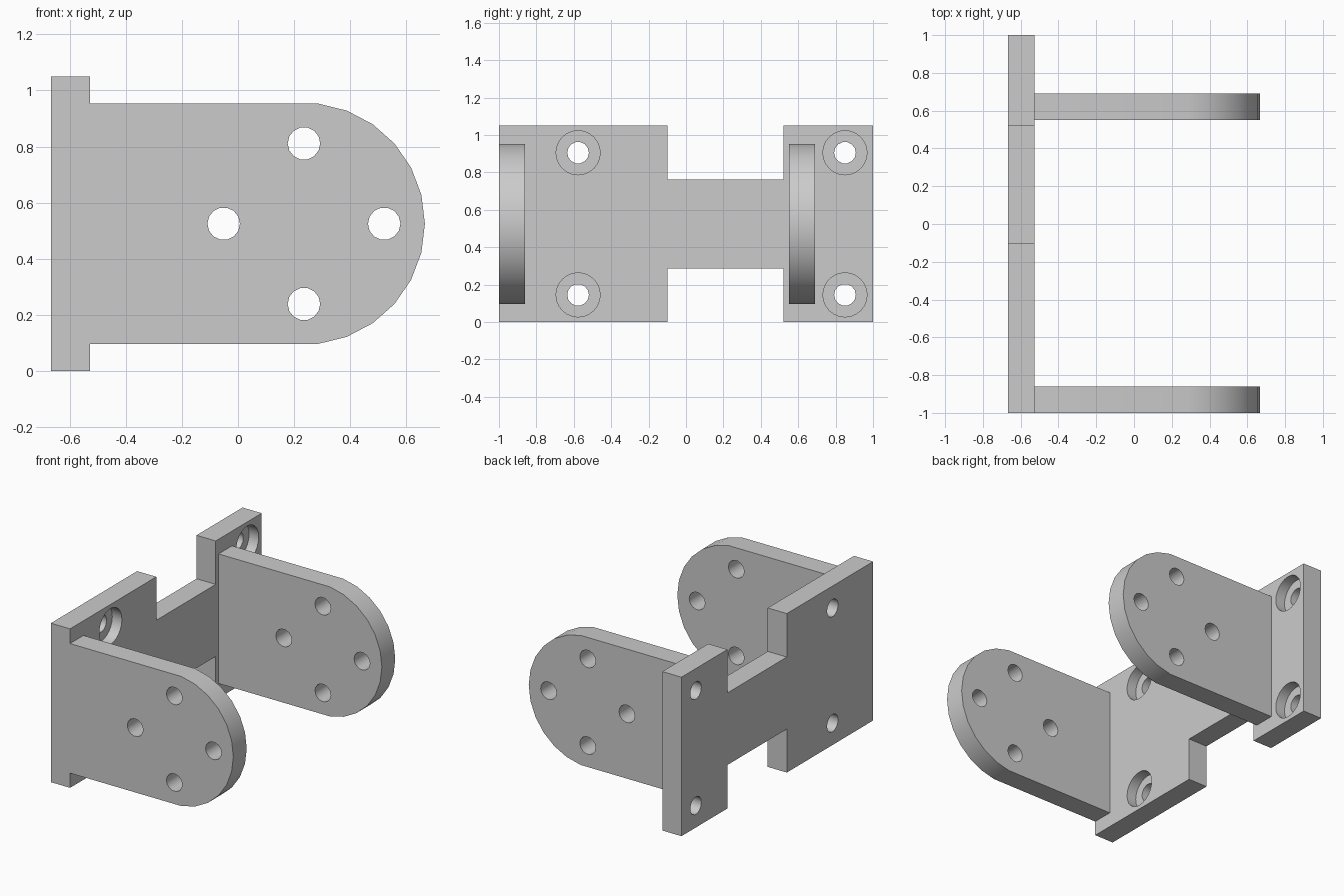
import bpy
import bmesh
from math import sin, cos, tau, radians
from mathutils import Vector

if "Cube" in bpy.data.objects:
    bpy.data.objects.remove(bpy.data.objects["Cube"])

# Overall dimensions
BACK, INNER = -0.667, -0.527
HEIGHT = 1.05
MID = HEIGHT / 2
ARM_X, ARM_R = 0.235, 0.431
BOLT_R, HOLE_R, BORE_R = 0.286, 0.058, 0.118

grey = bpy.data.materials.new("plain grey")
grey.use_nodes = True
colour = (0.6, 0.6, 0.6, 1)
grey.diffuse_color = colour
grey.node_tree.nodes["Principled BSDF"].inputs["Base Color"].default_value = colour


def prism(name, points, depth):
    """Extrude a closed outline of 3D points along a depth vector."""
    bm = bmesh.new()
    face = bm.faces.new([bm.verts.new(p) for p in points])
    new = bmesh.ops.extrude_face_region(bm, geom=[face])["geom"]
    verts = [v for v in new if isinstance(v, bmesh.types.BMVert)]
    bmesh.ops.translate(bm, verts=verts, vec=Vector(depth))
    bmesh.ops.recalc_face_normals(bm, faces=bm.faces)
    mesh = bpy.data.meshes.new(name)
    bm.to_mesh(mesh)
    bm.free()
    mesh.materials.append(grey)
    obj = bpy.data.objects.new(name, mesh)
    bpy.context.collection.objects.link(obj)
    return obj


def ring(radius, sides=14):
    return [(radius * cos(tau * i / sides), radius * sin(tau * i / sides))
            for i in range(sides)]


def combine(target, other, operation):
    """Apply a boolean and discard the helper object."""
    mod = target.modifiers.new(operation.lower(), 'BOOLEAN')
    mod.operation, mod.object, mod.solver = operation, other, 'EXACT'
    bpy.context.view_layer.objects.active = target
    bpy.ops.object.modifier_apply(modifier=mod.name)
    bpy.data.objects.remove(other)


# Back plate with a notch above and below its narrow web
low, high, left, right = 0.287, 0.763, -0.1, 0.52
outline = [(-1, 0), (left, 0), (left, low), (right, low), (right, 0), (1, 0),
           (1, HEIGHT), (right, HEIGHT), (right, high), (left, high),
           (left, HEIGHT), (-1, HEIGHT)]
bracket = prism("bracket", [(BACK, y, z) for y, z in outline],
                (INNER - BACK, 0, 0))

# Two round-ended arms, each with a circle of four holes
step = tau / 26
arc = [(ARM_X + ARM_R * cos(k * step), MID + ARM_R * sin(k * step))
       for k in range(-6, 7)]
root = INNER - 0.05
profile = [(root, arc[0][1])] + arc + [(root, arc[-1][1])]
for y0, y1 in ((-1, -0.86), (0.55, 0.69)):
    arm = prism("arm", [(x, y0, z) for x, z in profile], (0, y1 - y0, 0))
    for dx, dz in ((1, 0), (0, 1), (-1, 0), (0, -1)):
        hole = prism("arm_hole",
                     [(ARM_X + dx * BOLT_R + a, y0 - 0.1, MID + dz * BOLT_R + b)
                      for a, b in ring(HOLE_R)], (0, 0.4, 0))
        combine(arm, hole, 'DIFFERENCE')
    combine(bracket, arm, 'UNION')

# Counterbored mounting holes in the back plate
for y in (-0.577, 0.85):
    for z in (0.145, 0.905):
        for radius, start, sides in ((HOLE_R, BACK - 0.1, 14),
                                     (BORE_R, INNER - 0.07, 24)):
            cutter = prism("mount_hole",
                           [(start, y + a, z + b) for a, b in ring(radius, sides)],
                           (INNER + 0.1 - start, 0, 0))
            combine(bracket, cutter, 'DIFFERENCE')

# Tidy flat faces and smooth the round ones
bm = bmesh.new()
bm.from_mesh(bracket.data)
bmesh.ops.remove_doubles(bm, verts=bm.verts, dist=0.0001)
bmesh.ops.dissolve_limit(bm, angle_limit=radians(1), verts=bm.verts, edges=bm.edges)
bm.to_mesh(bracket.data)
bm.free()
bpy.ops.object.select_all(action='DESELECT')
bracket.select_set(True)
bpy.context.view_layer.objects.active = bracket
bpy.ops.object.shade_smooth_by_angle(angle=radians(32))
